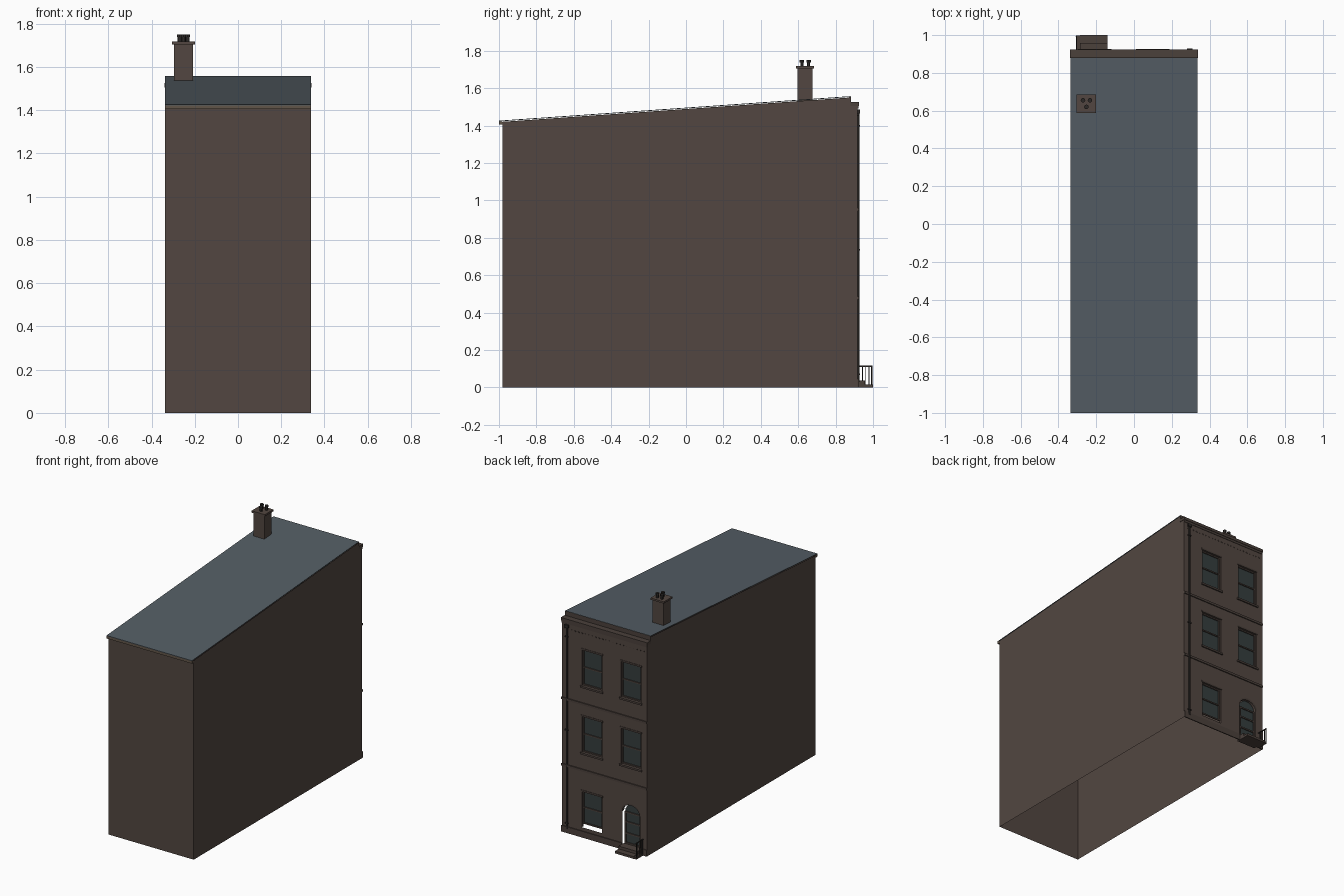
import bpy, bmesh, math
from mathutils import Vector

if "Cube" in bpy.data.objects:
    bpy.data.objects.remove(bpy.data.objects["Cube"])

W, WY, YF = 0.337, 0.918, -0.98   # half width, facade plane, plain end plane


def mat(name, c):
    m = bpy.data.materials.new(name)
    m.diffuse_color = (*c, 1)
    m.use_nodes = True
    m.node_tree.nodes["Principled BSDF"].inputs["Base Color"].default_value = m.diffuse_color
    return m


BRICK = mat("brick", (0.085, 0.062, 0.052))
TRIM = mat("trim", (0.12, 0.09, 0.065))
STONE = mat("stone", (0.07, 0.052, 0.044))
SLATE = mat("slate", (0.09, 0.112, 0.13))
GLASS = mat("glass", (0.035, 0.047, 0.047))
DARK = mat("iron", (0.025, 0.022, 0.02))


def mesh(name, verts, faces, m):
    me = bpy.data.meshes.new(name)
    me.from_pydata(verts, [], faces)
    me.materials.append(m)
    ob = bpy.data.objects.new(name, me)
    bpy.context.collection.objects.link(ob)
    return ob


def box(name, x0, x1, y0, y1, z0, z1, m):
    v = [(x, y, z) for x in (x0, x1) for y in (y0, y1) for z in (z0, z1)]
    f = [(0, 1, 3, 2), (4, 6, 7, 5), (0, 4, 5, 1), (2, 3, 7, 6), (0, 2, 6, 4), (1, 5, 7, 3)]
    return mesh(name, v, f, m)


def prism(name, prof, m):
    """Extrude a (y, z) profile across the full width."""
    n = len(prof)
    v = [(x, y, z) for x in (-W, W) for y, z in prof]
    f = [tuple(range(n)), tuple(range(2 * n - 1, n - 1, -1))]
    f += [(i, i + n, (i + 1) % n + n, (i + 1) % n) for i in range(n)]
    return mesh(name, v, f, m)


def tube(name, x, y, z0, z1, r, m, n=12):
    bpy.ops.mesh.primitive_cylinder_add(vertices=n, radius=r, depth=z1 - z0,
                                        location=(x, y, (z0 + z1) / 2))
    ob = bpy.context.object
    ob.name = name
    ob.data.materials.append(m)
    bpy.ops.object.shade_smooth_by_angle()
    return ob


def rect(x0, x1, z0, z1):
    return [(x0, z0), (x1, z0), (x1, z1), (x0, z1)]


def arch(x0, x1, z0, zs, rise, n=10):
    c, r = (x0 + x1) / 2, (x1 - x0) / 2
    return [(x0, z0), (x1, z0)] + [(c + r * math.cos(math.pi * i / n),
                                    zs + rise * math.sin(math.pi * i / n)) for i in range(n + 1)]


# Open-bottomed shell: two sides and the plain end wall
side = [(YF, 0), (WY, 0), (WY, 1.505), (0.88, 1.52), (0.88, 1.55), (YF, 1.42)]
for s, nm in ((1, "right"), (-1, "left")):
    mesh(nm + "_wall", [(s * W, y, z) for y, z in side],
         [tuple(range(6)) if s > 0 else (5, 4, 3, 2, 1, 0)], BRICK)
mesh("end_wall", [(-W, YF, 0), (W, YF, 0), (W, YF, 1.42), (-W, YF, 1.42)], [(0, 1, 2, 3)], BRICK)

# Facade sheet with window and door openings, plus their reveals
XL, XR = (0.02, 0.178), (-0.287, -0.13)
upper = [rect(*x, z, z + 0.255) for z in (0.605, 1.08) for x in (XL, XR)]
ground_window = rect(*XL, 0.07, 0.325)
DX0, DX1 = -0.28, -0.14
door_hole = arch(DX0, DX1, 0.035, 0.27, 0.06)
bm = bmesh.new()
edges, reveals = [], []
for loop in [rect(-W, W, 0, 1.505)] + upper + [ground_window, door_hole]:
    vs = [bm.verts.new((x, WY, z)) for x, z in loop]
    es = [bm.edges.new((vs[i], vs[(i + 1) % len(vs)])) for i in range(len(vs))]
    edges += es
    if len(edges) > 4:
        # the lower window has no sill bed and the door no latch-side reveal
        skip = 0 if loop is ground_window else 1 if loop is door_hole else None
        reveals += [e for i, e in enumerate(es) if i != skip]
bmesh.ops.triangle_fill(bm, edges=edges, use_beauty=True, normal=Vector((0, 1, 0)))
ext = bmesh.ops.extrude_edge_only(bm, edges=reveals)["geom"]
bmesh.ops.translate(bm, vec=(0, -0.02, 0), verts=[g for g in ext if isinstance(g, bmesh.types.BMVert)])
bmesh.ops.recalc_face_normals(bm, faces=bm.faces)
facade = mesh("facade", [], [], BRICK)
bm.to_mesh(facade.data)
bm.free()

# Sash windows: glass, frame, meeting rail, lintel and sill
for (x0, x1), zb in [(x, z) for z in (0.605, 1.08) for x in (XL, XR)] + [(XL, 0.07)]:
    z0, z1 = (0.092 if zb < 0.1 else zb), zb + 0.255
    y, t = WY - 0.018, 0.009
    mesh("window_glass", [(x0, y, z0), (x0, y, z1), (x1, y, z1), (x1, y, z0)], [(0, 1, 2, 3)], GLASS)
    for a, b in ((x0, x0 + t), (x1 - t, x1)):
        box("window_stile", a, b, y, y + 0.008, z0, z1, STONE)
    for c in (z0, (z0 + z1) / 2 - t / 2, z1 - t):
        box("window_rail", x0 + t, x1 - t, y, y + 0.007, c, c + t, STONE)
    box("lintel", x0 - 0.008, x1 + 0.008, WY - 0.002, WY + 0.003, z1, z1 + 0.012, STONE)
    if zb > 0.1:
        box("sill", x0 - 0.01, x1 + 0.01, WY - 0.02, WY + 0.009, zb - 0.013, zb, STONE)

# Arched door with panels and a fanlight transom
leaf = arch(DX0, DX1 - 0.012, 0.035, 0.27, 0.06)
mesh("door", [(x, WY - 0.018, z) for x, z in leaf], [tuple(reversed(range(len(leaf))))], GLASS)
for z in (0.04, 0.11, 0.19, 0.26):
    box("door_rail", DX0, DX1 - 0.012, WY - 0.018, WY - 0.011, z, z + 0.01, STONE)
for a in (DX0, DX1 - 0.022):
    box("door_stile", a, a + 0.01, WY - 0.018, WY - 0.01, 0.04, 0.27, STONE)
outer, inner = arch(DX0 - 0.01, DX1 + 0.01, 0, 0.27, 0.072)[2:], door_hole[2:]
n = len(outer)
mesh("door_arch_trim", [(x, WY + 0.004, z) for x, z in outer + inner],
     [(i, i + n, i + n + 1, i + 1) for i in range(n - 1)], STONE)

# Plinth, string courses, dentils and cornice
for x0, x1 in ((-W, DX0), (DX1, W)):
    box("plinth", x0, x1, WY - 0.001, WY + 0.006, 0, 0.045, STONE)
for z in (0.479, 0.952):
    box("string_course", -W, W, WY - 0.001, WY + 0.007, z - 0.008, z + 0.008, STONE)
for i in range(24):
    x = -0.31 + i * 0.62 / 23
    box("dentil", x - 0.004, x + 0.004, WY - 0.001, WY + 0.003, 1.45, 1.457, STONE)
box("cornice", -W - 0.003, W + 0.003, 0.88, WY + 0.006, 1.505, 1.525, STONE)
box("cornice_bed", -W, W, WY - 0.01, WY + 0.003, 1.49, 1.505, STONE)

# Sloping roof and eaves gutter
prism("roof", [(-1.0, 1.422), (0.88, 1.553), (0.88, 1.557), (-1.0, 1.426)], SLATE)
prism("roof_end", [(0.872, 1.52), (0.882, 1.52), (0.882, 1.556), (0.872, 1.553)], STONE)
prism("eaves_gutter", [(-1.0, 1.405), (YF, 1.405), (YF, 1.422), (-1.0, 1.422)], TRIM)

# Drainpipe with hopper and brackets
tube("drainpipe", 0.295, WY + 0.003, 0.03, 1.47, 0.007, DARK)
box("pipe_hopper", 0.28, 0.31, WY - 0.001, WY + 0.012, 1.465, 1.485, DARK)
for z in (0.07, 0.735, 1.40):
    box("pipe_bracket", 0.283, 0.307, WY - 0.001, WY + 0.011, z - 0.004, z + 0.004, DARK)

# Chimney
box("chimney_stack", -0.296, -0.209, 0.595, 0.677, 1.52, 1.704, BRICK)
box("chimney_cap", -0.305, -0.2, 0.588, 0.685, 1.704, 1.717, BRICK)
for x, y in ((-0.27, 0.655), (-0.233, 0.655), (-0.252, 0.62)):
    tube("chimney_pot", x, y, 1.715, 1.74, 0.009, DARK)
    tube("chimney_pot_rim", x, y, 1.738, 1.75, 0.012, DARK)

# Doorstep and iron railing
box("upper_step", -0.285, -0.14, WY - 0.02, 0.958, 0, 0.036, STONE)
box("lower_step", -0.285, -0.14, 0.958, 1.0, 0, 0.016, STONE)
box("handrail", -0.308, -0.302, WY, 0.998, 0.11, 0.116, DARK)
box("railing_foot", -0.308, -0.285, WY, 0.998, 0, 0.012, STONE)
for i in range(4):
    tube("baluster", -0.305, 0.925 + i * 0.018, 0.01, 0.112, 0.002, DARK, 6)
tube("newel_post", -0.305, 0.994, 0, 0.116, 0.004, DARK, 8)
